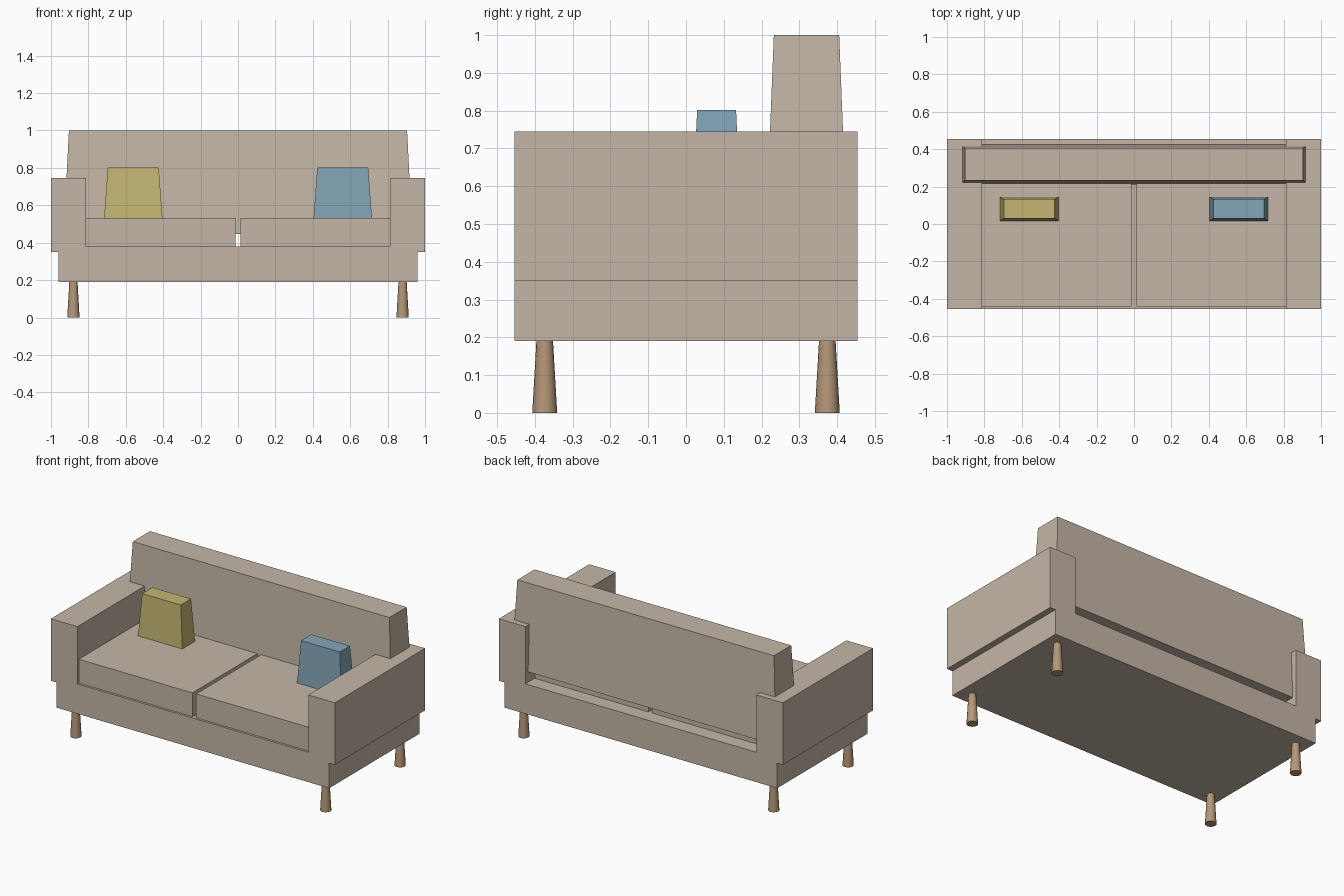
import bpy
import bmesh
from mathutils import Matrix

cube = bpy.data.objects.get("Cube")
if cube:
    bpy.data.objects.remove(cube, do_unlink=True)


def material(name, rgb):
    mat = bpy.data.materials.new(name)
    mat.use_nodes = True
    mat.diffuse_color = (*rgb, 1)
    mat.node_tree.nodes["Principled BSDF"].inputs["Base Color"].default_value = (*rgb, 1)
    return mat


fabric = material("beige fabric", (0.56, 0.47, 0.39))
yellow = material("yellow fabric", (0.55, 0.47, 0.17))
blue = material("blue fabric", (0.23, 0.38, 0.48))
wood = material("light wood", (0.46, 0.31, 0.19))


def finish(name, bm, mat):
    bmesh.ops.recalc_face_normals(bm, faces=bm.faces)
    mesh = bpy.data.meshes.new(name)
    bm.to_mesh(mesh)
    bm.free()
    mesh.materials.append(mat)
    obj = bpy.data.objects.new(name, mesh)
    bpy.context.collection.objects.link(obj)
    return obj


def block(name, mat, center, bottom, top, z0, z1):
    """Box whose bottom and top have their own (width, depth)."""
    bm = bmesh.new()
    bmesh.ops.create_cube(bm, size=1)
    for v in bm.verts:
        width, depth = top if v.co.z > 0 else bottom
        v.co.x = center[0] + v.co.x * width
        v.co.y = center[1] + v.co.y * depth
        v.co.z = z1 if v.co.z > 0 else z0
    return finish(name, bm, mat)


# Base and both arms: one mirrored profile extruded from front to back
half = [(0.96, 0.19), (0.96, 0.35), (1, 0.35), (1, 0.745), (0.813, 0.745), (0.813, 0.38)]
outline = half + [(-x, z) for x, z in reversed(half)]
depth = 0.908
bm = bmesh.new()
face = bm.faces.new([bm.verts.new((x, -depth / 2, z)) for x, z in outline])
extruded = bmesh.ops.extrude_face_region(bm, geom=[face], use_keep_orig=True)
moved = [g for g in extruded["geom"] if isinstance(g, bmesh.types.BMVert)]
bmesh.ops.translate(bm, verts=moved, vec=(0, depth, 0))
finish("base_and_arms", bm, fabric)

# Backrest, tapering upward and raised clear of the base
block("backrest", fabric, (0, 0.319), (1.864, 0.217), (1.808, 0.173), 0.446, 1)

# Seat cushions and throw pillows
for side, sign, colour in (("left", 1, blue), ("right", -1, yellow)):
    seat_size = (0.8, 0.8)
    block(side + "_seat_cushion", fabric, (sign * 0.413, -0.04), seat_size, seat_size, 0.38, 0.532)
    block(side + "_throw_pillow", colour, (sign * 0.56, 0.081), (0.312, 0.128), (0.272, 0.103), 0.532, 0.802)

# Tapered round legs, wider at the floor
for side, x in (("left", 0.88), ("right", -0.88)):
    for end, y in (("front", -0.374), ("back", 0.374)):
        bm = bmesh.new()
        bmesh.ops.create_cone(bm, cap_ends=True, segments=16, radius1=0.033, radius2=0.022,
                              depth=0.19, matrix=Matrix.Translation((x, y, 0.095)))
        leg = finish(end + "_" + side + "_leg", bm, wood)
        bpy.ops.object.select_all(action="DESELECT")
        leg.select_set(True)
        bpy.context.view_layer.objects.active = leg
        bpy.ops.object.shade_smooth_by_angle()
